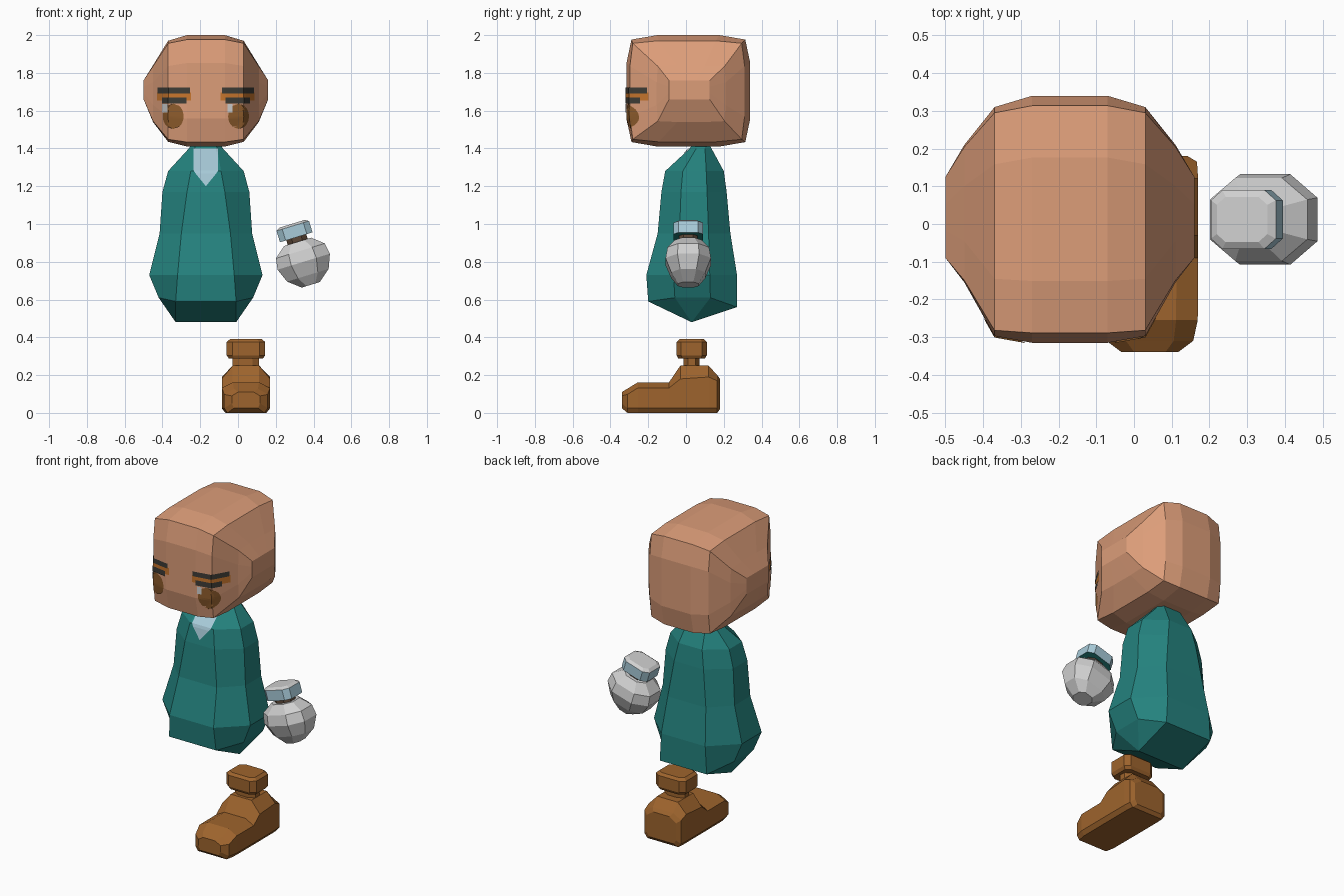
import bpy, bmesh, math
from mathutils import Matrix, Vector
from mathutils.bvhtree import BVHTree

if "Cube" in bpy.data.objects:
    bpy.data.objects.remove(bpy.data.objects["Cube"])

CX = -0.17  # middle of head and body


def srgb(r, g, b):
    f = lambda c: c / 12.92 if c <= 0.04045 else ((c + 0.055) / 1.055) ** 2.4
    return (f(r / 255), f(g / 255), f(b / 255), 1)


def material(name, *rgb):
    m = bpy.data.materials.new(name)
    m.diffuse_color = srgb(*rgb)
    m.use_nodes = True
    m.node_tree.nodes["Principled BSDF"].inputs["Base Color"].default_value = m.diffuse_color
    return m


SKIN = material("skin", 220, 157, 121)
TEAL = material("teal cloth", 36, 130, 126)
BLUE = material("pale blue cloth", 168, 203, 217)
GREY = material("light grey glove", 208, 208, 208)
BROWN = material("brown leather", 158, 100, 45)
DARK = material("charcoal", 62, 60, 54)
ORANGE = material("orange lid", 200, 118, 45)
IRIS = material("iris brown", 142, 92, 44)
NECK = material("dark brown", 92, 72, 56)


def finish(name, bm, mats):
    me = bpy.data.meshes.new(name)
    bm.to_mesh(me)
    bm.free()
    for m in mats:
        me.materials.append(m)
    ob = bpy.data.objects.new(name, me)
    bpy.context.collection.objects.link(ob)
    return ob


def loft(name, rings, mat, matrix=None, rule=None, mats=()):
    """Skin equal-length rings of points and cap both ends."""
    bm = bmesh.new()
    vs = [[bm.verts.new(p) for p in r] for r in rings]
    n = len(rings[0])
    for a, b in zip(vs, vs[1:]):
        for i in range(n):
            j = (i + 1) % n
            bm.faces.new((a[i], a[j], b[j], b[i]))
    bm.faces.new(vs[0])
    bm.faces.new(vs[-1])
    bmesh.ops.remove_doubles(bm, verts=bm.verts, dist=0.0005)
    bmesh.ops.recalc_face_normals(bm, faces=bm.faces)
    if rule:
        bm.normal_update()
        for f in bm.faces:
            f.material_index = rule(f.normal)
    if matrix:
        bm.transform(matrix)
    return finish(name, bm, [mat, *mats])


# Head: rounded-box rings lofted along x
def head_ring(dx, y0, y1, z0, z1, c=0.94, m=0.5):
    ym, yh, zm, zh = (y0 + y1) / 2, (y1 - y0) / 2, (z0 + z1) / 2, (z1 - z0) / 2
    quarter = [(-c, -c), (-m, -1), (m, -1)]
    pts = []
    for k in range(4):
        for u, v in quarter:
            for _ in range(k):
                u, v = -v, u
            pts.append((CX + dx, ym + u * yh, zm + v * zh))
    return pts


half = [(0.1, -0.315, 0.34, 1.41, 2.0, 0.92, 0.5),
        (0.2, -0.297, 0.31, 1.435, 1.97, 0.95, 0.5),
        (0.28, -0.155, 0.21, 1.54, 1.84, 0.97, 0.4),
        (0.33, -0.09, 0.125, 1.66, 1.76, 1, 0.33)]
rings = [head_ring(-r[0], *r[1:]) for r in reversed(half)] + [head_ring(*r) for r in half]
head = loft("head", rings, SKIN)

# Body: eight-sided robe, wide at the hem, with a ridge underneath
def body_ring(z, hx, hf, yf, yb, zs=None, zb=None):
    a, b = yf + 0.3 * (yb - yf), yf + 0.7 * (yb - yf)
    zs, zb = zs or z, zb or z
    pts = [(-hf, yf, z), (hf, yf, z), (hx, a, zs), (hx, b, zs),
           (hf, yb, zb), (-hf, yb, zb), (-hx, b, zs), (-hx, a, zs)]
    return [(CX + x, y, h) for x, y, h in pts]


body = loft("body", [
    body_ring(0.48, 0.16, 0.16, 0.03, 0.03),
    body_ring(0.59, 0.25, 0.16, -0.2, 0.27, 0.61, 0.56),
    body_ring(0.73, 0.30, 0.15, -0.21, 0.27),
    body_ring(0.95, 0.245, 0.13, -0.15, 0.235),
    body_ring(1.17, 0.23, 0.10, -0.13, 0.215),
    body_ring(1.28, 0.20, 0.08, -0.11, 0.2),
    body_ring(1.40, 0.09, 0.06, 0.02, 0.135),
    body_ring(1.43, 0.07, 0.05, 0.04, 0.12)], TEAL)


# Painted details: thin patches projected from the front onto a surface
def patch(name, target, xm, zm, hx, hz, mat, lift, width=lambda v: 1):
    tree = BVHTree.FromPolygons([v.co for v in target.data.vertices],
                                [p.vertices for p in target.data.polygons])
    nx, nz = 12, 12
    bm = bmesh.new()
    grid = []
    for j in range(nz + 1):
        v = 2 * j / nz - 1
        row = []
        for i in range(nx + 1):
            x, z = xm + hx * (2 * i / nx - 1) * width(v), zm + hz * v
            hit = tree.ray_cast(Vector((x, -2, z)), Vector((0, 1, 0)))[0]
            row.append(bm.verts.new((x, (hit.y if hit else 0) - lift, z)))
        grid.append(row)
    for a, b in zip(grid, grid[1:]):
        for i in range(nx):
            bm.faces.new((a[i], a[i + 1], b[i + 1], b[i]))
    bmesh.ops.remove_doubles(bm, verts=bm.verts, dist=0.0002)
    finish(name, bm, [mat])


def oval(v):
    return math.sqrt(max(0, 1 - v * v))


for side, s in (("left", -1), ("right", 1)):
    patch(side + "_eyelid", head, CX + s * 0.168, 1.675, 0.09, 0.022, ORANGE, 0.004)
    patch(side + "_eyebrow", head, CX + s * 0.17, 1.707, 0.085, 0.015, DARK, 0.006)
    patch(side + "_eyelash", head, CX + s * 0.168, 1.655, 0.065, 0.016, DARK, 0.006)
    patch(side + "_iris", head, CX + s * 0.173, 1.57, 0.055, 0.067, IRIS, 0.004, oval)
    patch(side + "_eye_glint", head, CX + s * 0.173 - 0.045, 1.612, 0.014, 0.022, GREY, 0.007)

# Collar: pale tab ending in a point
patch("collar", body, CX, 1.3, 0.065, 0.1, BLUE, 0.006,
      lambda v: min(1, (v + 1) / 0.8))


# Eight-sided ring for glove and ankle parts
def oct_ring(z, hx, hy, k=0.48):
    q = [(hx, k * hy), (k * hx, hy), (-k * hx, hy), (-hx, k * hy)]
    return [(x, y, z) for x, y in q] + [(-x, -y, z) for x, y in q]


# Hand: tilted glove, wrist and cuff
tilt = Matrix.Translation((0.345, 0.012, 0.81)) @ Matrix.Rotation(math.radians(-17), 4, 'Y')
loft("hand", [oct_ring(-0.138, 0.05, 0.055), oct_ring(-0.085, 0.115, 0.09),
              oct_ring(-0.01, 0.145, 0.12), oct_ring(0.05, 0.135, 0.11),
              oct_ring(0.1, 0.075, 0.07)], GREY, tilt)
loft("wrist", [oct_ring(0.09, 0.055, 0.05), oct_ring(0.13, 0.055, 0.05)], NECK, tilt)
loft("glove_cuff", [oct_ring(0.125, 0.09, 0.078, 0.65), oct_ring(0.188, 0.09, 0.078, 0.65),
                    oct_ring(0.2, 0.07, 0.06, 0.65)], BLUE, tilt,
     lambda n: 1 if n.z > 0.5 else 2 if n.z < -0.5 else 0, (GREY, TEAL))


# Foot: shoe sections lofted along y
def shoe_ring(y, w, top, drop, low=0.0):
    side = [(0.85 * w, low), (w, low + 0.025), (w, top - drop), (0.55 * w, top)]
    return [(0.042 + x, y, z) for x, z in side] + \
           [(0.042 - x, y, z) for x, z in reversed(side)]


loft("shoe", [shoe_ring(-0.34, 0.075, 0.11, 0.02, 0.025),
              shoe_ring(-0.31, 0.115, 0.128, 0.03),
              shoe_ring(-0.255, 0.127, 0.162, 0.03),
              shoe_ring(-0.09, 0.128, 0.162, 0.03),
              shoe_ring(-0.03, 0.128, 0.25, 0.07),
              shoe_ring(0.12, 0.128, 0.25, 0.06),
              shoe_ring(0.165, 0.125, 0.2, 0.03),
              shoe_ring(0.18, 0.1, 0.18, 0.03, 0.02)], BROWN)
ankle = Matrix.Translation((0.042, 0.03, 0))
loft("ankle", [oct_ring(0.24, 0.07, 0.042), oct_ring(0.3, 0.07, 0.042)], BROWN, ankle)
loft("shoe_cuff", [oct_ring(0.287, 0.09, 0.07, 0.7), oct_ring(0.305, 0.102, 0.08, 0.7),
                   oct_ring(0.375, 0.102, 0.08, 0.7), oct_ring(0.39, 0.085, 0.065, 0.7)],
     BROWN, ankle)
